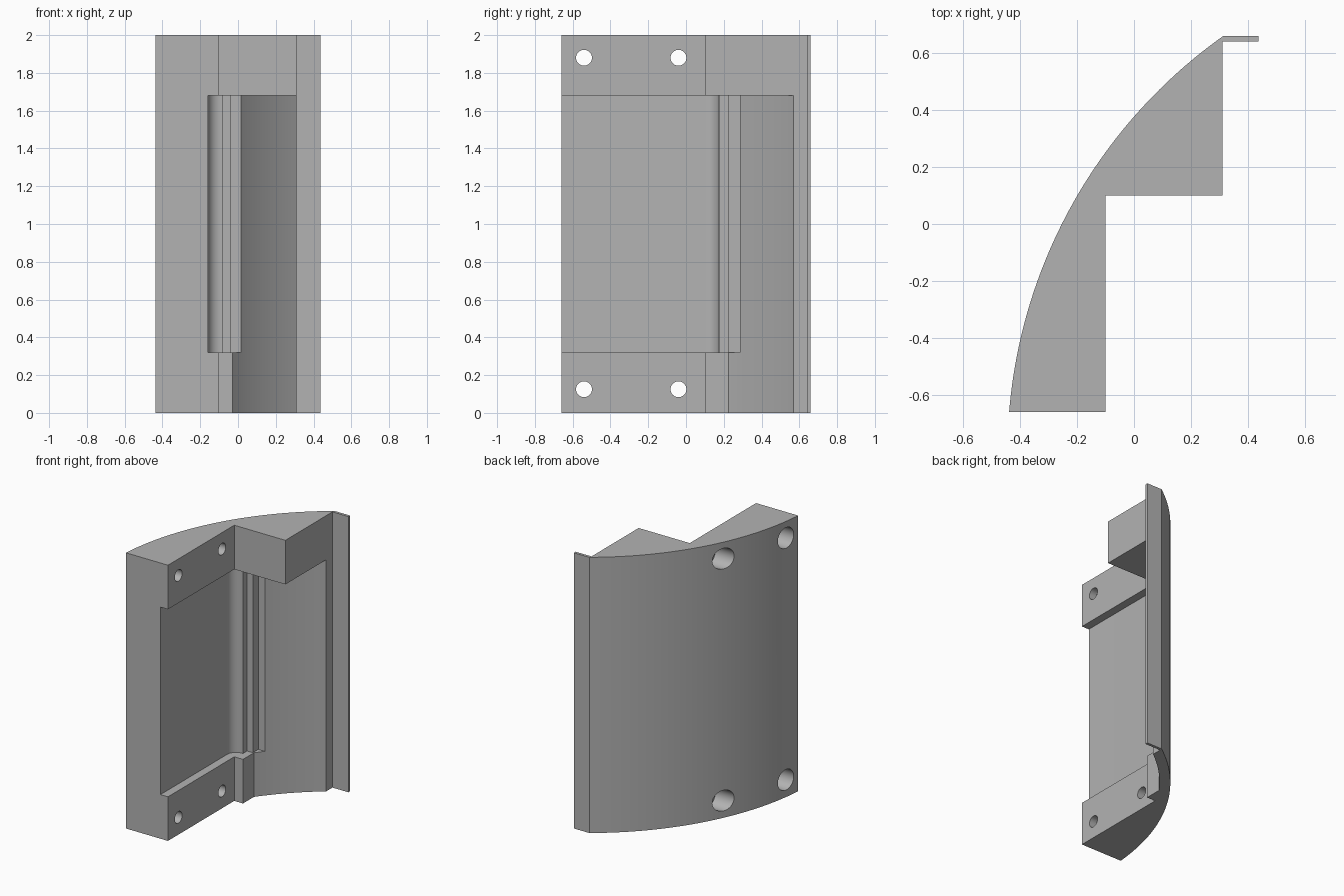
import bpy, bmesh
from math import sin, cos, pi, asin, sqrt
from mathutils import Matrix, Vector

cube = bpy.data.objects.get("Cube")
if cube:
    bpy.data.objects.remove(cube, do_unlink=True)

CX, CY = 1.353, -0.806        # centre shared by the outer and inner curves
OUTER_R, INNER_R = 1.797, 1.725

grey = bpy.data.materials.new("plain_grey")
grey.use_nodes = True
colour = (0.45, 0.45, 0.45, 1)
grey.diffuse_color = colour
grey.node_tree.nodes["Principled BSDF"].inputs["Base Color"].default_value = colour


def arc(cx, cy, r, a0, a1, n):
    angles = [a0 + (a1 - a0) * i / n for i in range(n + 1)]
    return [(cx + r * cos(a), cy + r * sin(a)) for a in angles]


def link(name, bm):
    bmesh.ops.recalc_face_normals(bm, faces=bm.faces)
    mesh = bpy.data.meshes.new(name)
    bm.to_mesh(mesh)
    bm.free()
    mesh.materials.append(grey)
    obj = bpy.data.objects.new(name, mesh)
    bpy.context.collection.objects.link(obj)
    return obj


def prism(name, outline, z0, z1):
    bm = bmesh.new()
    face = bm.faces.new([bm.verts.new((x, y, z0)) for x, y in outline])
    ext = bmesh.ops.extrude_face_region(bm, geom=[face])
    top = [g for g in ext["geom"] if isinstance(g, bmesh.types.BMVert)]
    bmesh.ops.translate(bm, verts=top, vec=Vector((0, 0, z1 - z0)))
    return link(name, bm)


def rod(name, r, x0, x1, y, z):
    bm = bmesh.new()
    place = Matrix.Translation(((x0 + x1) / 2, y, z)) @ Matrix.Rotation(pi / 2, 4, "Y")
    bmesh.ops.create_cone(bm, cap_ends=True, segments=32, radius1=r, radius2=r,
                          depth=x1 - x0, matrix=place)
    return link(name, bm)


def cut(target, cutter):
    mod = target.modifiers.new("cut", "BOOLEAN")
    mod.operation, mod.solver, mod.object = "DIFFERENCE", "EXACT", cutter
    cutter.hide_render = True
    bpy.context.view_layer.objects.active = target
    bpy.ops.object.modifier_apply(modifier=mod.name)
    bpy.data.objects.remove(cutter, do_unlink=True)


# Full-height body: curved back, notched front and thin side tab
a_top = pi - asin((0.66 - CY) / OUTER_R)
a_low = pi - asin((-0.66 - CY) / OUTER_R)
outline = [(-0.10, -0.66), (-0.10, 0.10), (0.31, 0.10), (0.31, 0.64),
           (0.437, 0.64), (0.437, 0.66)]
outline += arc(CX, CY, OUTER_R, a_top, a_low, 48)
body = prism("curved_bracket", outline, 0, 2)

# Middle recess: flat wall, rounded corner and two steps
recess = [(0.03, -0.8), (-0.16, -0.8)]
recess += arc(-0.09, 0.105, 0.07, pi, pi / 2, 10)
recess += [(-0.083, 0.175), (-0.083, 0.222), (-0.037, 0.222),
           (-0.037, 0.285), (0.03, 0.285)]
cut(body, prism("recess_cutter", recess, 0.32, 1.68))

# Pocket behind the tab side, open at the bottom, following the outer curve
pocket_y = CY + sqrt(INNER_R ** 2 - (CX + 0.03) ** 2)
a0 = pi - asin((pocket_y - CY) / INNER_R)
a1 = pi - asin((0.568 - CY) / INNER_R)
pocket = [(-0.03, 0.0)] + arc(CX, CY, INNER_R, a0, a1, 24) + [(0.4, 0.568), (0.4, 0.0)]
cut(body, prism("pocket_cutter", pocket, -0.1, 1.68))

# Four screw holes, counterbored from the curved back
for y in (-0.54, -0.04):
    for z in (0.125, 1.88):
        cut(body, rod("hole_cutter", 0.042, -0.7, 0.05, y, z))
        cut(body, rod("counterbore_cutter", 0.075, -0.7, -0.155, y, z))

bpy.ops.object.select_all(action="DESELECT")
body.select_set(True)
bpy.context.view_layer.objects.active = body
bpy.ops.object.shade_smooth_by_angle(angle=pi / 7)
